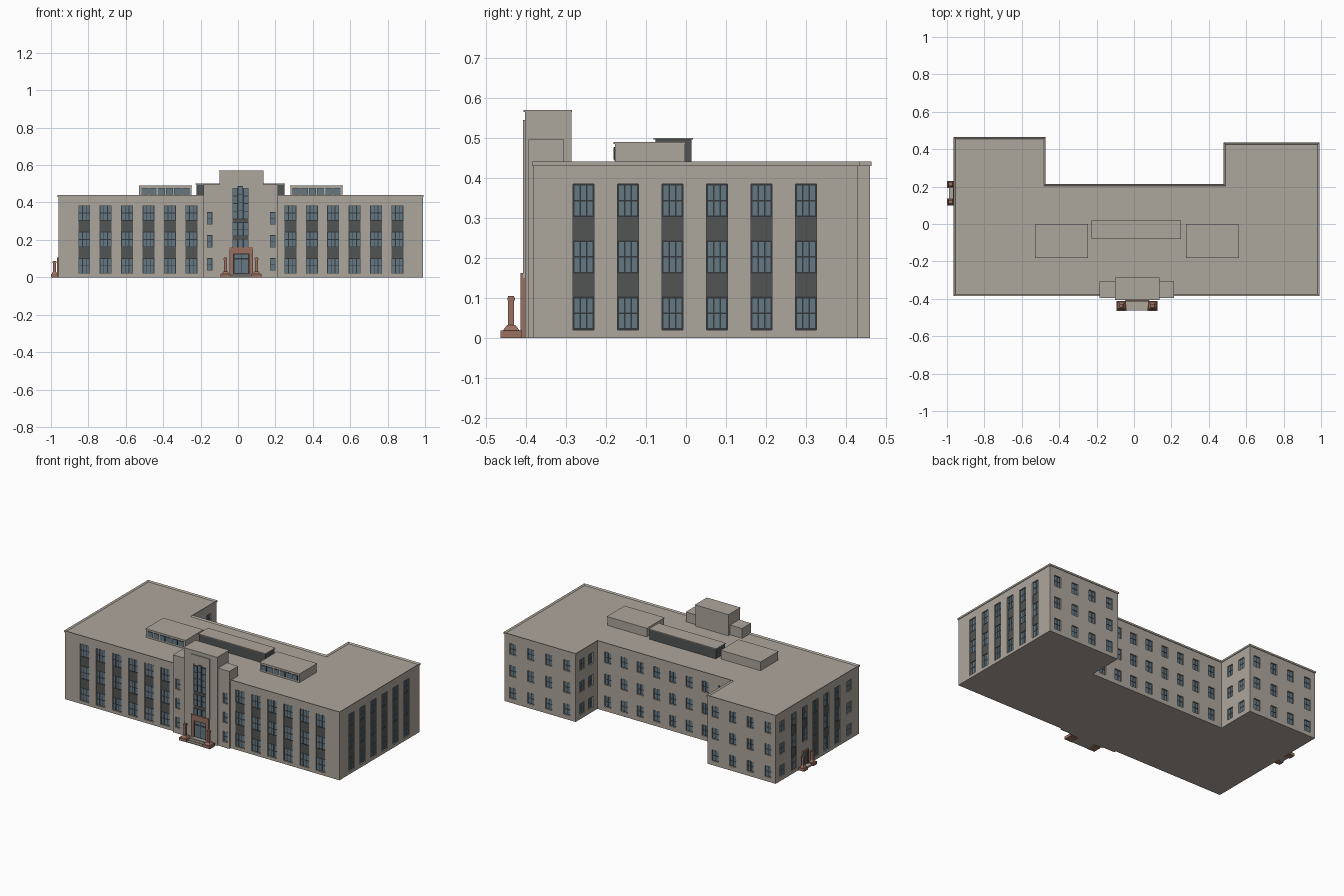
import bpy, bmesh, math
from mathutils import Matrix

cube = bpy.data.objects.get("Cube")
if cube:
    bpy.data.objects.remove(cube, do_unlink=True)


def material(name, rgb):
    m = bpy.data.materials.new(name)
    m.use_nodes = True
    m.diffuse_color = (*rgb, 1)
    bsdf = m.node_tree.nodes["Principled BSDF"]
    bsdf.inputs["Base Color"].default_value = (*rgb, 1)
    bsdf.inputs["Roughness"].default_value = 0.9
    return m


STONE, GLASS, FRAME, PANEL, BRICK = range(5)
MATS = [material("pale_stone", (0.42, 0.385, 0.335)),
        material("blue_grey_glass", (0.13, 0.19, 0.23)),
        material("dark_frame", (0.035, 0.04, 0.044)),
        material("dark_grey_panel", (0.085, 0.088, 0.088)),
        material("red_brown_stone", (0.32, 0.165, 0.12))]


def add_box(bm, x, y, z, mat=STONE):
    """Box between the (min, max) pairs x, y, z."""
    made = bmesh.ops.create_cube(bm, size=1)["verts"]
    for v in made:
        v.co = [(a + b) / 2 + c * (b - a) for c, (a, b) in zip(v.co, (x, y, z))]
    for f in {f for v in made for f in v.link_faces}:
        f.material_index = mat


def finish(bm, name):
    bmesh.ops.recalc_face_normals(bm, faces=bm.faces)
    me = bpy.data.meshes.new(name)
    bm.to_mesh(me)
    bm.free()
    for m in MATS:
        me.materials.append(m)
    ob = bpy.data.objects.new(name, me)
    bpy.context.collection.objects.link(ob)
    return ob


def boxes(name, *parts):
    bm = bmesh.new()
    for p in parts:
        add_box(bm, *p)
    return finish(bm, name)


def prism(name, outline, z0, z1):
    bm = bmesh.new()
    face = bm.faces.new([bm.verts.new((x, y, z0)) for x, y in outline])
    top = bmesh.ops.extrude_face_region(bm, geom=[face])["geom"]
    for v in top:
        if isinstance(v, bmesh.types.BMVert):
            v.co.z = z1
    return bm


class Wall:
    """Facade on an axis-aligned plane; u runs along the wall, d points outward."""

    def __init__(self, name, axis, pos, sign, cutter=None):
        self.name, self.axis, self.pos, self.sign = name, axis, pos, sign
        self.cutter, self.bm = cutter, bmesh.new()

    def box(self, u, z, d, mat, bm=None):
        depth = sorted(self.pos + self.sign * k for k in d)
        x, y = (depth, u) if self.axis == "x" else (u, depth)
        add_box(bm or self.bm, x, y, z, mat)

    def opening(self, u, z):
        self.box(u, z, (-0.012, 0.02), STONE, self.cutter)

    def window(self, u, z, cols=3, rows=2, d=-0.008, bar=0.004):
        self.box(u, z, (d - 0.005, d), FRAME)
        w, h = (u[1] - u[0] - bar) / cols, (z[1] - z[0] - bar) / rows
        for i in range(cols):
            for j in range(rows):
                a, b = u[0] + bar + i * w, z[0] + bar + j * h
                self.box((a, a + w - bar), (b, b + h - bar), (d, d + 0.002), GLASS)

    def tall_bay(self, c, w, floors=(0, 1, 2)):
        """Stacked windows joined by dark spandrels in one recess."""
        u = (c - w / 2, c + w / 2)
        base = [0.02 + 0.141 * k for k in floors]
        self.opening(u, (base[0], base[-1] + 0.083))
        for k, z in enumerate(base):
            self.window(u, (z, z + 0.083))
            if k:
                self.box(u, (z - 0.058, z), (-0.014, -0.005), PANEL)

    def punched(self, c, w=0.046, h=0.07, cols=2, z0=0.028, step=0.141):
        for k in range(3):
            u, z = (c - w / 2, c + w / 2), (z0 + step * k, z0 + step * k + h)
            self.opening(u, z)
            self.window(u, z, cols)

    def done(self):
        finish(self.bm, self.name)


def carve(target, bm):
    cutter = finish(bm, target.name + "_cutter")
    cutter.hide_render = True
    mod = target.modifiers.new("openings", "BOOLEAN")
    mod.object, mod.operation, mod.solver = cutter, "DIFFERENCE", "EXACT"
    bpy.context.view_layer.objects.active = target
    bpy.ops.object.modifier_apply(modifier=mod.name)
    bpy.data.objects.remove(cutter, do_unlink=True)


# Main building: U-shaped block with two rear wings
L, R, F, B = -0.96, 0.988, -0.382, 0.21
IL, IR, BL, BR = -0.476, 0.482, 0.461, 0.431
main = finish(prism("main_block", [(L, F), (R, F), (R, BR), (IR, BR), (IR, B),
                                   (IL, B), (IL, BL), (L, BL)], 0, 0.432), "main_block")

# Coping with the roof set slightly below its rim
e = 0.004
bm = prism("coping", [(L - e, F - e), (R + e, F - e), (R + e, BR + e), (IR - e, BR + e),
                      (IR - e, B + e), (IL + e, B + e), (IL + e, BL + e), (L - e, BL + e)],
           0.43, 0.441)
bm.normal_update()
top = max(bm.faces, key=lambda f: f.calc_center_median().z)
bmesh.ops.inset_region(bm, faces=[top], thickness=0.014)
for v in top.verts:
    v.co.z = 0.434
finish(bm, "roof_coping")

# Facades of the main block
cut = bmesh.new()
front = Wall("front_windows", "y", F, -1, cut)
for i in range(6):
    front.tall_bay(-0.822 + 0.1145 * i, 0.064)
    front.tall_bay(0.28 + 0.1145 * i, 0.064)
right = Wall("right_windows", "x", R, 1, cut)
for i in range(6):
    right.tall_bay(-0.257 + 0.1115 * i, 0.053)
left = Wall("left_windows", "x", L, -1, cut)
for i in range(5):
    left.tall_bay(-0.165 + 0.11 * i, 0.053, (1, 2) if i == 3 else (0, 1, 2))
left.punched(0.395)
left.punched(-0.285)
rear = Wall("rear_windows", "y", B, 1, cut)
for i in range(8):
    rear.punched(-0.4 + 0.1155 * i)
rear_left = Wall("rear_left_wing_windows", "y", BL, 1, cut)
rear_right = Wall("rear_right_wing_windows", "y", BR, 1, cut)
for i in range(4):
    rear_left.punched(-0.905 + 0.125 * i)
    rear_right.punched(0.545 + 0.128 * i)
inner_left = Wall("inner_left_wing_windows", "x", IL, 1, cut)
inner_right = Wall("inner_right_wing_windows", "x", IR, -1, cut)
for i in range(2):
    inner_left.punched(0.285 + 0.1 * i)
    inner_right.punched(0.275 + 0.09 * i)
carve(main, cut)
for w in (front, right, left, rear, rear_left, rear_right, inner_left, inner_right):
    w.done()

# Entrance tower with lower shoulders
MID = 0.017
shoulders = boxes("tower_shoulders", ((-0.185, 0.215), (-0.395, -0.305), (0, 0.497)))
cut = bmesh.new()
slits = Wall("shoulder_windows", "y", -0.395, -1, cut)
for s in (-1, 1):
    slits.punched(MID + s * 0.169, 0.03, 0.067, 1, 0.036, 0.123)
carve(shoulders, cut)
slits.done()
boxes("entrance_tower", ((-0.1, 0.135), (-0.403, -0.287), (0, 0.568)),
      ((-0.102, 0.137), (-0.407, -0.285), (0.566, 0.571)))
boxes("tower_window_surround", ((-0.048, -0.031), (-0.408, -0.4), (0.15, 0.545)),
      ((0.057, 0.082), (-0.408, -0.4), (0.15, 0.545)),
      ((-0.031, 0.057), (-0.408, -0.4), (0.489, 0.545)))
tower = Wall("tower_window", "y", -0.403, -1)
for i in (-1, 0, 1):
    c = MID - 0.004 + i * 0.029
    u = (c - 0.0145, c + 0.0145)
    head = 0.487 if i == 0 else 0.478
    for z0, z1, rows in ((0.155, 0.205, 1), (0.22, 0.295, 2), (0.31, head, 4)):
        tower.window(u, (z0, z1), 1, rows, 0.002)
    for z0 in (0.205, 0.295):
        tower.box(u, (z0, z0 + 0.015), (-0.002, 0.003), PANEL)
tower.done()

# Front doorway
boxes("door_surround", ((-0.045, -0.024), (-0.414, -0.4), (0, 0.162), BRICK),
      ((0.058, 0.079), (-0.414, -0.4), (0, 0.162), BRICK),
      ((-0.024, 0.058), (-0.414, -0.4), (0.125, 0.162), BRICK))
door = Wall("front_door", "y", -0.403, -1)
door.window((-0.024, 0.058), (0.018, 0.1), 2, 1, 0.002)
door.window((-0.024, 0.058), (0.1, 0.125), 2, 1, 0.002)
door.done()
boxes("front_steps", *[((-0.042, 0.074), (-0.463 + 0.016 * k, -0.4), (0.006 * k, 0.006 * k + 0.006))
                       for k in range(3)])


def lamp_post(name, x, y, half, top, px=None):
    """Square post on a flared plinth."""
    bm = bmesh.new()
    add_box(bm, (x - half, x + half), (y - half, y + half), (0, 0.018), BRICK)
    flare = Matrix.Translation((x, y, 0.025)) @ Matrix.Rotation(math.pi / 4, 4, "Z")
    bmesh.ops.create_cone(bm, cap_ends=True, segments=4, radius1=half * 1.1,
                          radius2=half * 0.55, depth=0.014, matrix=flare)
    for r, z0, z1 in ((0.0075, 0.03, top), (0.0095, top - 0.012, top - 0.004)):
        add_box(bm, (x - r, x + r), (y - r, y + r), (z0, z1), BRICK)
    for f in bm.faces:
        f.material_index = BRICK
    finish(bm, name)


lamp_post("front_lamp_post_right", -0.067, -0.438, 0.027, 0.105)
lamp_post("front_lamp_post_left", 0.099, -0.438, 0.027, 0.105)

# Side entrance
for n, y in (("front", 0.118), ("rear", 0.212)):
    lamp_post("side_lamp_post_" + n, -0.981, y, 0.019, 0.088)
boxes("side_step", ((-0.99, -0.95), (0.137, 0.193), (0, 0.012)))
side = Wall("side_door", "x", L, -1)
side.window((0.145, 0.185), (0.012, 0.095), 2, 1, 0.003)
for u, z in (((0.137, 0.145), (0, 0.105)), ((0.185, 0.193), (0, 0.105)),
             ((0.145, 0.185), (0.095, 0.105))):
    side.box(u, z, (-0.002, 0.008), BRICK)
side.done()

# Rooftop rooms
for n, x0 in (("right", -0.53), ("left", 0.278)):
    x1 = x0 + 0.284
    boxes("roof_room_" + n, ((x0 + 0.002, x1 - 0.002), (-0.178, -0.002), (0.43, 0.486)),
          ((x0, x1), (-0.181, 0), (0.486, 0.491)))
    glazing = Wall("roof_room_windows_" + n, "y", -0.178, -1)
    for i in range(6):
        c = x0 + 0.032 + 0.044 * i
        glazing.window((c - 0.019, c + 0.019), (0.444, 0.478), 1, 1, 0.002, 0.002)
    glazing.done()
boxes("roof_plant_room", ((-0.222, 0.248), (-0.077, 0.014), (0.43, 0.497), PANEL),
      ((-0.226, 0.252), (-0.081, 0.018), (0.497, 0.501)))
